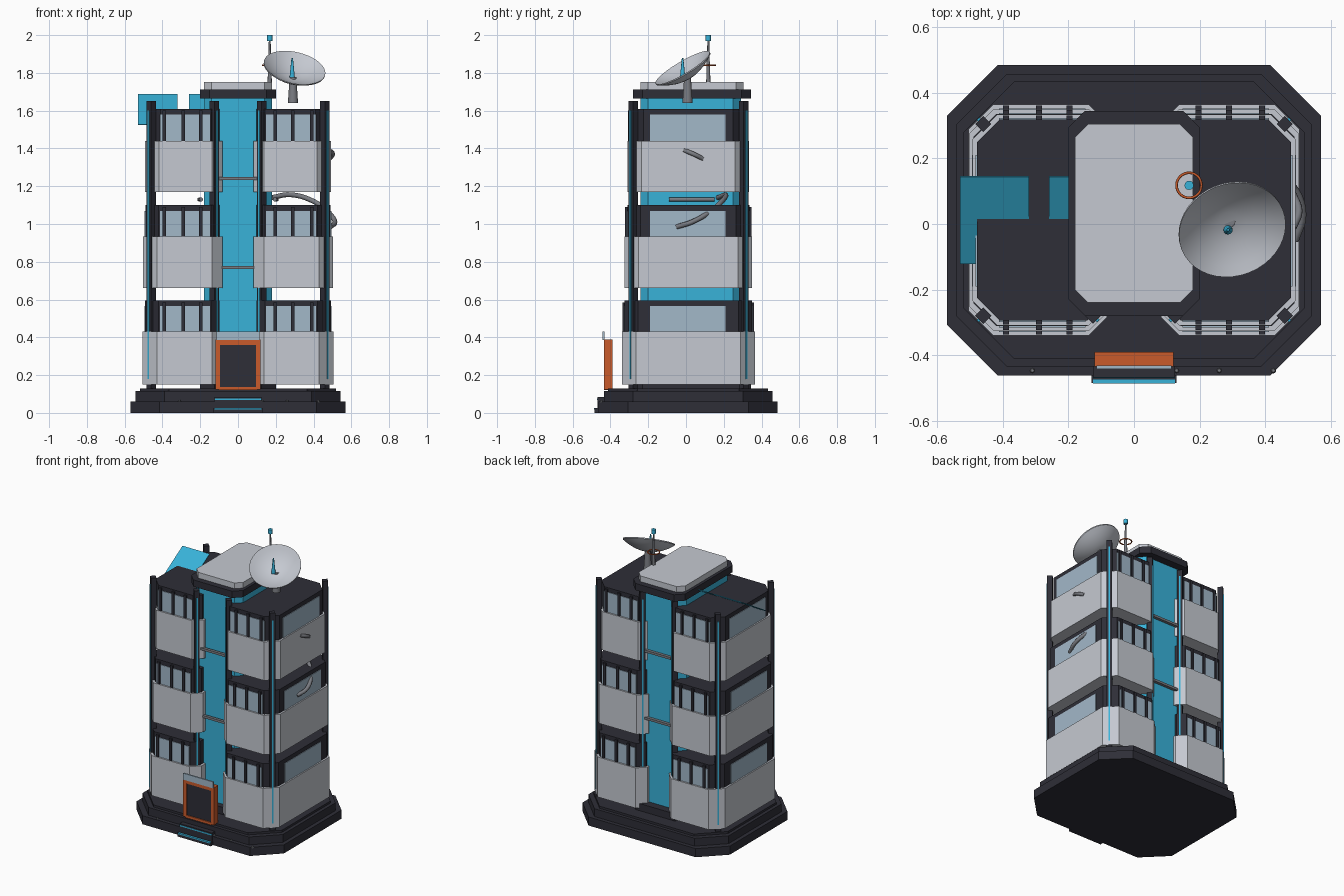
import bpy, bmesh, math
from mathutils import Vector, Matrix

if "Cube" in bpy.data.objects:
    bpy.data.objects.remove(bpy.data.objects["Cube"])

CY = 0.012  # centre line of the building in y


def material(name, rgb):
    m = bpy.data.materials.new(name)
    lin = [((c / 255 + 0.055) / 1.055) ** 2.4 for c in rgb]
    m.diffuse_color = (*lin, 1)
    m.use_nodes = True
    m.node_tree.nodes["Principled BSDF"].inputs["Base Color"].default_value = m.diffuse_color
    return m


WHITE = material("pale_panel", (197, 201, 209))
DARK = material("dark_frame", (46, 46, 55))
CYAN = material("cyan_glow", (56, 178, 217))
GLASS = material("window_glass", (162, 184, 201))
ORANGE = material("orange_trim", (202, 91, 43))
METAL = material("grey_metal", (122, 124, 130))


def add(name, bm, mat, smooth=False):
    bmesh.ops.recalc_face_normals(bm, faces=bm.faces)
    me = bpy.data.meshes.new(name)
    bm.to_mesh(me)
    bm.free()
    me.materials.append(mat)
    ob = bpy.data.objects.new(name, me)
    bpy.context.collection.objects.link(ob)
    if smooth:
        bpy.context.view_layer.objects.active = ob
        ob.select_set(True)
        bpy.ops.object.shade_smooth_by_angle(angle=math.radians(40))
        ob.select_set(False)
    return ob


def prism(name, pts, z0, z1, mat):
    bm = bmesh.new()
    lo = [bm.verts.new((x, y, z0)) for x, y in pts]
    hi = [bm.verts.new((x, y, z1)) for x, y in pts]
    bm.faces.new(lo)
    bm.faces.new(hi)
    n = len(pts)
    for i in range(n):
        j = (i + 1) % n
        bm.faces.new((lo[i], lo[j], hi[j], hi[i]))
    return add(name, bm, mat)


def octagon(x0, x1, y0, y1, c0, c1):
    """Chamfered rectangle: c0 at the x0 corners, c1 at the x1 corners."""
    return [(x0 + c0, y0), (x1 - c1, y0), (x1, y0 + c1), (x1, y1 - c1),
            (x1 - c1, y1), (x0 + c0, y1), (x0, y1 - c0), (x0, y0 + c0)]


def box(name, x, y, z, mat, rot=None):
    """Box from (min, max) ranges, optionally rotated about its centre."""
    bm = bmesh.new()
    c = Vector([(a + b) / 2 for a, b in (x, y, z)])
    s = [abs(b - a) for a, b in (x, y, z)]
    m = Matrix.Translation(c) @ (rot or Matrix()) @ Matrix.Diagonal((*s, 1))
    bmesh.ops.create_cube(bm, size=1, matrix=m)
    return add(name, bm, mat)


def cone(name, x, y, z0, z1, r0, r1, mat, n=16):
    bm = bmesh.new()
    bmesh.ops.create_cone(bm, cap_ends=True, segments=n, radius1=r0, radius2=r1, depth=z1 - z0,
                          matrix=Matrix.Translation((x, y, (z0 + z1) / 2)))
    return add(name, bm, mat, True)


def tube(name, pts, r, mat):
    cu = bpy.data.curves.new(name, "CURVE")
    cu.dimensions = "3D"
    cu.bevel_depth = r
    cu.bevel_resolution = 2
    cu.use_fill_caps = True
    cu.resolution_u = 5
    sp = cu.splines.new("BEZIER")
    sp.bezier_points.add(len(pts) - 1)
    for bp, p in zip(sp.bezier_points, pts):
        bp.co = p
        bp.handle_left_type = bp.handle_right_type = "AUTO"
    cu.materials.append(mat)
    ob = bpy.data.objects.new(name, cu)
    bpy.context.collection.objects.link(ob)


# Stepped base
for i, (inset, z0, z1) in enumerate([(0, 0, 0.06), (0.027, 0.06, 0.115), (0.05, 0.115, 0.13)]):
    prism(f"base_tier_{i}", octagon(-0.57 + inset, 0.57 - inset, -0.462 + inset, 0.485 - inset,
                                    0.155, 0.155), z0, z1, DARK)

# Central core with bottom collar, top slab and pale cap
prism("core_tower", octagon(-0.18, 0.18, -0.24, 0.29, 0.04, 0.04), 0.13, 1.68, CYAN)
prism("core_collar", octagon(-0.2, 0.2, -0.28, 0.345, 0.05, 0.05), 0.125, 0.18, DARK)
prism("core_top_slab", octagon(-0.2, 0.2, -0.28, 0.345, 0.05, 0.05), 1.665, 1.712, DARK)
prism("core_roof_cap", octagon(-0.18, 0.18, -0.24, 0.305, 0.04, 0.04), 1.712, 1.752, WHITE)

# Two wings of three floors: pale parapet, dark body, windows, mullions
FLOORS = [(0.15, 0.43, 0.595, 0.505, 0.352), (0.66, 0.935, 1.10, 0.503, 0.338),
          (1.17, 1.44, 1.61, 0.492, 0.322)]
for side, s in (("left", -1), ("right", 1)):
    for f, (z0, z1, z2, hx, hy) in enumerate(FLOORS):
        tag = f"{side}_{f}"
        band = octagon(0.083, hx, CY - hy, CY + hy, 0.055, 0.075)
        prism("parapet_" + tag, [(s * x, y) for x, y in band], z0, z1, WHITE)
        bx, by = hx - 0.013, hy - 0.015
        body = octagon(0.098, bx, CY - by, CY + by, 0.045, 0.07)
        prism("floor_body_" + tag, [(s * x, y) for x, y in body], z0 + 0.01, z2, DARK)
        zw = (z1 - 0.01, z2 - 0.03)
        box("side_window_" + tag, (s * (bx - 0.002), s * (bx + 0.004)), (-0.19, 0.21), zw, GLASS)
        for e, sy in (("front", -1), ("back", 1)):
            y = CY + sy * by
            box(f"{e}_window_{tag}", (s * 0.148, s * 0.412), (y - 0.004, y + 0.004), zw, GLASS)
            for k, mx in enumerate((0.197, 0.29, 0.39)):
                box(f"{e}_mullion_{tag}_{k}", (s * (mx - 0.009), s * (mx + 0.009)),
                    (y - 0.012, y + 0.012), (z1 - 0.01, z2 - 0.01), DARK)
    # Corner and inner posts, turned 45 degrees, with glowing strips
    for kind, px, ox in (("outer", 0.46, 1), ("inner", 0.125, -1)):
        for e, py, oy in (("front", -0.28, -1), ("back", 0.305, 1)):
            x, y = s * px, py
            turn = Matrix.Rotation(math.pi / 4, 4, "Z")
            box(f"{kind}_post_{side}_{e}", (x - 0.0175, x + 0.0175), (y - 0.0175, y + 0.0175),
                (0.13, 1.65), DARK, turn)
            d = 0.0125
            cx, cy = x + s * ox * d, y + oy * d
            box(f"{kind}_light_{side}_{e}", (cx - 0.005, cx + 0.005), (cy - 0.005, cy + 0.005),
                (0.18, 1.6), CYAN, turn)
    # Pipe along the core side
    tube(f"core_pipe_{side}", [(s * 0.195, -0.09, 1.13), (s * 0.205, 0.03, 1.13),
                               (s * 0.195, 0.15, 1.13)], 0.011, METAL)

# Cross bars in front of and behind the core
for e, y in (("front", -0.262), ("back", 0.305)):
    for z in (0.77, 1.24):
        box(f"cross_bar_{e}", (-0.1, 0.1), (y - 0.01, y + 0.01), (z - 0.008, z + 0.008), METAL)

# Entrance: orange frame, dark door, glass fin, lit steps
for s in (-1, 1):
    box("door_jamb", (s * 0.095, s * 0.12), (-0.435, -0.39), (0.125, 0.388), ORANGE)
box("door_lintel", (-0.1, 0.1), (-0.435, -0.39), (0.36, 0.388), ORANGE)
box("door_sill", (-0.1, 0.1), (-0.435, -0.39), (0.12, 0.138), ORANGE)
box("door_panel", (-0.097, 0.097), (-0.428, -0.395), (0.13, 0.362), DARK)
box("entrance_fin", (-0.115, 0.115), (-0.442, -0.432), (0.385, 0.43), GLASS)
box("lower_step", (-0.13, 0.13), (-0.485, -0.44), (0, 0.025), DARK)
box("upper_step", (-0.125, 0.125), (-0.468, -0.42), (0.025, 0.085), DARK)
box("lower_step_light", (-0.125, 0.125), (-0.487, -0.475), (0.018, 0.027), CYAN)
box("upper_step_light", (-0.125, 0.125), (-0.47, -0.46), (0.068, 0.077), CYAN)

# Studs along the front edge of the base
for x in (-0.31, -0.01, 0.13, 0.26, 0.425):
    cone("base_stud", x, -0.447, 0.055, 0.068, 0.009, 0.005, METAL, 8)

# Tilted roof panels on the left wing
tilt = Matrix.Rotation(math.atan(0.6), 4, "X")
for x0, x1 in ((-0.53, -0.32), (-0.26, -0.05)):
    box("solar_panel", (x0, x1), (-0.142, 0.167), (1.602, 1.608), CYAN, tilt)

# Dish: thin lathed bowl on a pedestal with a feed horn
normal = Vector((0.2, -0.5, 0.85)).normalized()
R, DEPTH, N = 0.166, 0.06, 40
bm = bmesh.new()
rings = []
profile = [(t / 6, 0) for t in range(1, 7)] + [(t / 6, -0.007) for t in range(6, 0, -1)]
for t, off in profile:
    rings.append([bm.verts.new((R * t * math.cos(a), R * t * math.sin(a), DEPTH * (t * t - 1) + off))
                  for a in (2 * math.pi * i / N for i in range(N))])
for a, b in zip(rings, rings[1:]):
    for i in range(N):
        j = (i + 1) % N
        bm.faces.new((a[i], a[j], b[j], b[i]))
bm.faces.new(rings[0])
bm.faces.new(rings[-1])
bm.transform(Matrix.Translation((0.3, -0.018, 1.828)) @ normal.to_track_quat("Z", "Y").to_matrix().to_4x4())
add("dish_bowl", bm, WHITE, True)
cone("dish_pedestal", 0.291, 0.008, 1.64, 1.775, 0.027, 0.018, METAL)
cone("dish_feed", 0.287, -0.018, 1.775, 1.88, 0.014, 0.004, CYAN, 12)

# Antenna mast with ring and beacon
cone("antenna_base", 0.168, 0.118, 1.70, 1.86, 0.012, 0.009, METAL, 12)
cone("antenna_rod", 0.168, 0.118, 1.86, 1.975, 0.007, 0.005, METAL, 12)
cone("antenna_beacon", 0.168, 0.118, 1.97, 2.0, 0.014, 0.014, CYAN, 12)
ring = [(0.168 + 0.038 * math.cos(a), 0.118 + 0.038 * math.sin(a), 1.84)
        for a in (2 * math.pi * i / 12 for i in range(13))]
tube("antenna_ring", ring, 0.004, ORANGE)

# Loose cable hanging on the right wing
tube("hanging_cable", [(0.18, 0.17, 1.14), (0.28, 0.21, 1.155), (0.4, 0.19, 1.12), (0.48, 0.12, 1.06),
                       (0.513, 0.03, 1.01), (0.49, -0.05, 0.985)], 0.013, METAL)
tube("cable_end", [(0.485, -0.01, 1.39), (0.502, 0.04, 1.37), (0.485, 0.09, 1.345)], 0.012, METAL)
